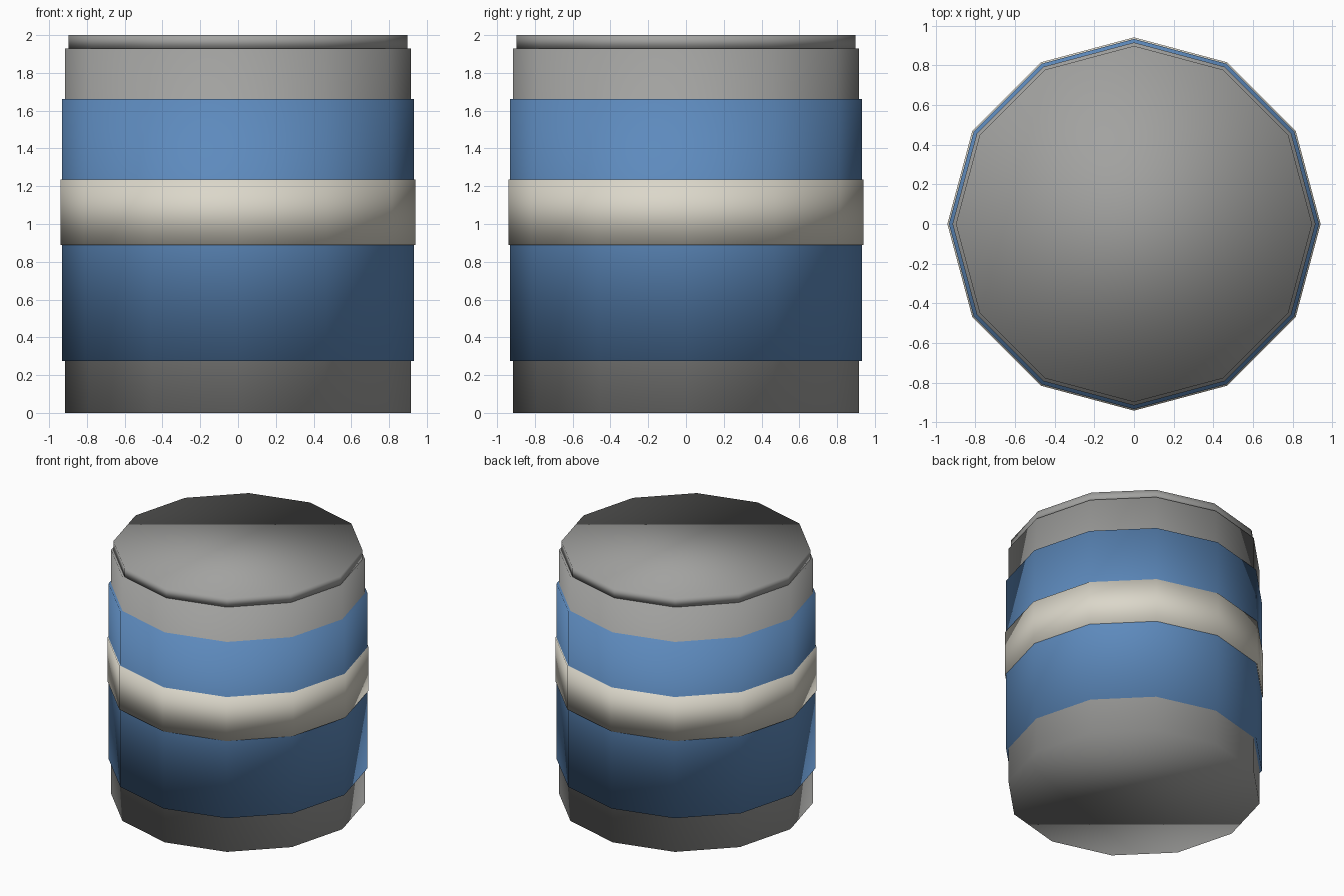
import bpy

cube = bpy.data.objects.get("Cube")
if cube:
    bpy.data.objects.remove(cube, do_unlink=True)


def material(name, color):
    mat = bpy.data.materials.new(name)
    mat.use_nodes = True
    mat.diffuse_color = color
    mat.node_tree.nodes["Principled BSDF"].inputs["Base Color"].default_value = color
    return mat


grey = material("metal grey", (0.36, 0.36, 0.35, 1))
blue = material("label blue", (0.11, 0.255, 0.51, 1))
cream = material("stripe cream", (0.71, 0.68, 0.59, 1))


def drum(name, radius, bottom, top, mat):
    """Closed twelve-sided cylinder with corners on the axes, softly shaded."""
    bpy.ops.mesh.primitive_cylinder_add(
        vertices=12, radius=radius, depth=top - bottom,
        location=(0, 0, (bottom + top) / 2))
    obj = bpy.context.object
    obj.name = name
    obj.data.materials.append(mat)
    bpy.ops.object.shade_smooth()
    return obj


# Can body and its slightly narrower lid
drum("can_body", 0.915, 0, 1.93, grey)
drum("can_lid", 0.898, 1.93, 2, grey)

# Label sleeve and the stripe around it
drum("label_sleeve", 0.933, 0.275, 1.663, blue)
drum("label_stripe", 0.941, 0.89, 1.235, cream)
